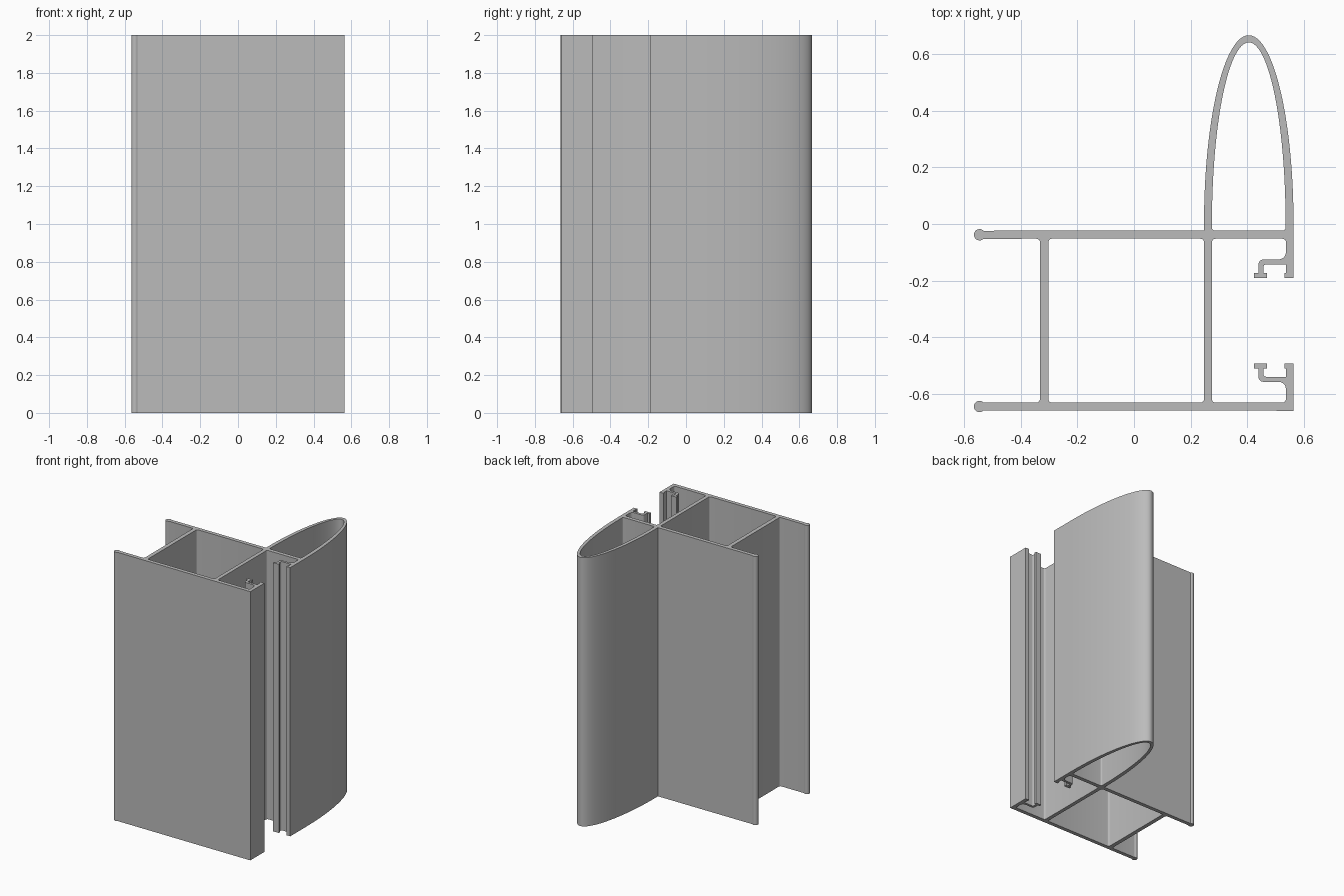
import bpy, bmesh
from math import sin, cos, pi, radians
from mathutils import Vector

HEIGHT = 2.0
MID_Y = -0.341          # symmetry line of the two flanges

cube = bpy.data.objects.get("Cube")
if cube:
    bpy.data.objects.remove(cube)

aluminium = bpy.data.materials.new("aluminium_grey")
aluminium.use_nodes = True
colour = (0.5, 0.5, 0.5, 1)
aluminium.diffuse_color = colour
aluminium.node_tree.nodes["Principled BSDF"].inputs["Base Color"].default_value = colour


def arc(cx, cy, rx, ry, start, end, steps):
    angles = [radians(start + (end - start) * i / steps) for i in range(steps + 1)]
    return [(cx + rx * cos(a), cy + ry * sin(a)) for a in angles]


def mirrored(points):
    return [(p[0], 2 * MID_Y - p[1], *p[2:]) for p in reversed(points)]


def rounded(points, steps=5):
    """Replace every (x, y, radius) corner by a fillet."""
    result = []
    for i, p in enumerate(points):
        if len(p) == 2:
            result.append(p)
            continue
        corner = Vector(p[:2])
        before = Vector(points[i - 1][:2])
        after = Vector(points[(i + 1) % len(points)][:2])
        a = corner + (before - corner).normalized() * p[2]
        b = corner + (after - corner).normalized() * p[2]
        centre = a + b - corner
        for k in range(steps + 1):
            t = pi / 2 * k / steps
            result.append(tuple(centre + (a - centre) * cos(t) + (b - centre) * sin(t)))
    return result


# Channel side of one flange, with the hooked clip, from the web to the lip
clip = [(0.275, -0.052, 0.012), (0.536, -0.052, 0.012), (0.536, -0.125, 0.025),
        (0.439, -0.125, 0.018), (0.439, -0.173), (0.423, -0.173),
        (0.423, -0.19), (0.469, -0.19), (0.469, -0.173), (0.457, -0.173),
        (0.457, -0.143, 0.008), (0.536, -0.143), (0.536, -0.173),
        (0.531, -0.173), (0.531, -0.19), (0.563, -0.19)]

# Arched blade standing on the back flange
blade = arc(0.405, 0, 0.158, 0.666, 0, 180, 48) + [(0.247, -0.023)]

# Rounded bead on the free edge of a flange, back to the left web
bead = arc(-0.545, -0.038, 0.02, 0.02, 45, 315, 16)
web_corner = [(-0.332, -0.052, 0.012)]

outline = (clip + blade + bead + web_corner
           + mirrored(web_corner) + mirrored(bead)
           + [(0.563, 2 * MID_Y + 0.023)] + mirrored(clip))

# Hollow chambers
box_top = [(0.247, -0.052, 0.012), (-0.302, -0.052, 0.012)]
box_chamber = box_top + mirrored(box_top)
blade_chamber = ([(0.275, -0.023, 0.01), (0.535, -0.023, 0.01)]
                 + arc(0.405, 0, 0.13, 0.641, 0, 180, 48))

# Fill the section and pull it up to full height
bm = bmesh.new()
edges = []
for loop in (outline, box_chamber, blade_chamber):
    verts = [bm.verts.new((x, y, 0)) for x, y in rounded(loop)]
    edges += [bm.edges.new((verts[i - 1], verts[i])) for i in range(len(verts))]
bmesh.ops.triangle_fill(bm, edges=edges, use_beauty=True)
top = bmesh.ops.extrude_face_region(bm, geom=bm.faces[:], use_keep_orig=True)["geom"]
bmesh.ops.translate(bm, vec=(0, 0, HEIGHT),
                    verts=[v for v in top if isinstance(v, bmesh.types.BMVert)])
bmesh.ops.recalc_face_normals(bm, faces=bm.faces)

mesh = bpy.data.meshes.new("extruded_frame_profile")
bm.to_mesh(mesh)
bm.free()
mesh.materials.append(aluminium)
profile = bpy.data.objects.new("extruded_frame_profile", mesh)
bpy.context.collection.objects.link(profile)
bpy.context.view_layer.objects.active = profile
profile.select_set(True)
bpy.ops.object.shade_smooth_by_angle(angle=radians(30))
